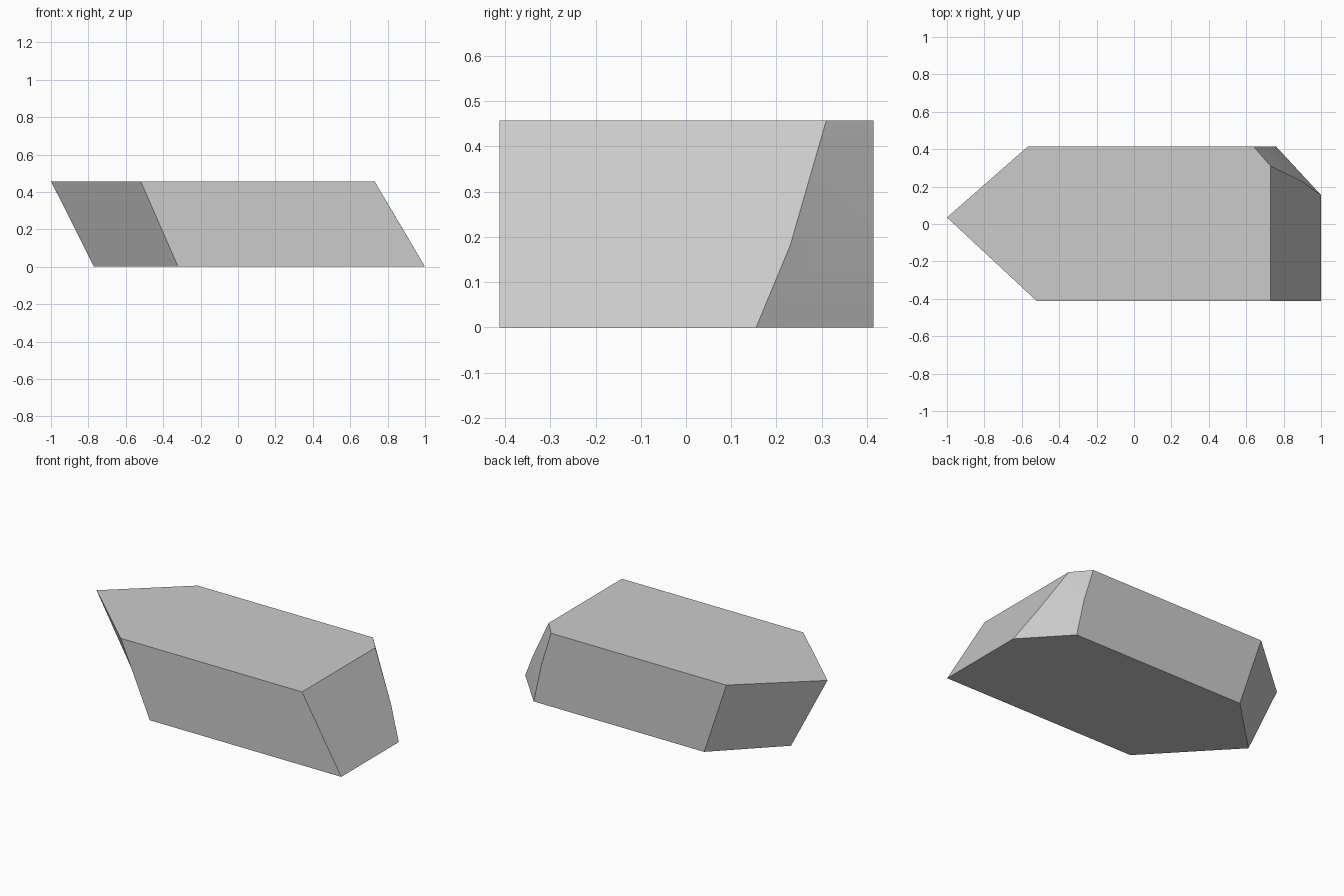
import bpy
import bmesh
from mathutils import Vector

default = bpy.data.objects.get("Cube")
if default:
    bpy.data.objects.remove(default, do_unlink=True)

HEIGHT = 0.457

# Plain grey material
grey = bpy.data.materials.new("light grey")
grey.use_nodes = True
colour = (0.6, 0.6, 0.6, 1)
grey.diffuse_color = colour
grey.node_tree.nodes["Principled BSDF"].inputs["Base Color"].default_value = colour

# Matching outlines, counter-clockwise from the pointed tip
bottom_outline = [(-0.77, 0.065), (-0.32, -0.412), (1, -0.412),
                  (1, 0.155), (0.76, 0.414), (-0.415, 0.414)]
top_outline = [(-1, 0.035), (-0.52, -0.412), (0.73, -0.412),
               (0.73, 0.31), (0.64, 0.414), (-0.568, 0.414)]
# Slight outward bend in the two edges of the cut corner
bends = {3: (0.894, 0.23, 0.18), 4: (0.705, 0.414, 0.25)}

bm = bmesh.new()
low = [bm.verts.new(Vector((x, y, 0))) for x, y in bottom_outline]
high = [bm.verts.new(Vector((x, y, HEIGHT))) for x, y in top_outline]
mid = {i: bm.verts.new(co) for i, co in bends.items()}

# Caps
bm.faces.new(low[::-1])
bm.faces.new(high)

# Slanted sides, with the corner face split along its bend
for i in range(len(low)):
    j = (i + 1) % len(low)
    if i in mid and j in mid:
        bm.faces.new((low[i], low[j], mid[j], mid[i]))
        bm.faces.new((mid[i], mid[j], high[j], high[i]))
    else:
        right = [mid[j]] if j in mid else []
        left = [mid[i]] if i in mid else []
        bm.faces.new([low[i], low[j], *right, high[j], high[i], *left])
bmesh.ops.recalc_face_normals(bm, faces=bm.faces)

mesh = bpy.data.meshes.new("slanted_block")
bm.to_mesh(mesh)
bm.free()
mesh.materials.append(grey)

block = bpy.data.objects.new("slanted_block", mesh)
bpy.context.collection.objects.link(block)

# Blend the bent corner while keeping the other edges crisp
bpy.ops.object.select_all(action='DESELECT')
block.select_set(True)
bpy.context.view_layer.objects.active = block
bpy.ops.object.shade_smooth_by_angle(angle=0.6)
